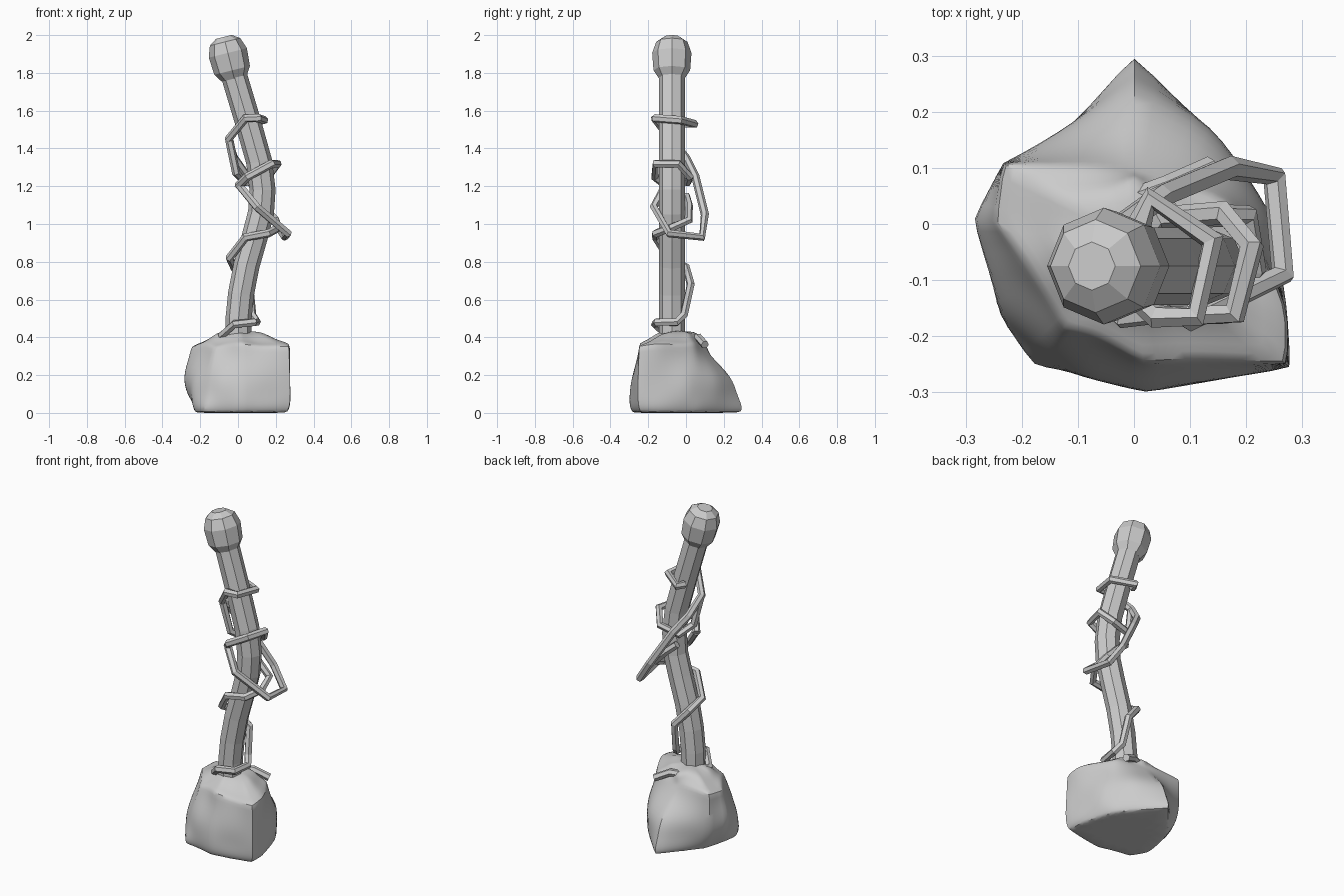
import bpy, bmesh
from math import sin
from mathutils import Vector

if "Cube" in bpy.data.objects:
    bpy.data.objects.remove(bpy.data.objects["Cube"])


def tube(name, pts, depth, sides_res, radii=None):
    """Flat-faced tube swept along a polyline, converted to a mesh."""
    cu = bpy.data.curves.new(name, 'CURVE')
    cu.dimensions = '3D'
    cu.bevel_depth = depth
    cu.bevel_resolution = sides_res
    cu.use_fill_caps = True
    sp = cu.splines.new('POLY')
    sp.points.add(len(pts) - 1)
    for i, (p, co) in enumerate(zip(sp.points, pts)):
        p.co = (*co, 1)
        p.radius = radii[i] if radii else 1
    sp.use_smooth = False
    ob = bpy.data.objects.new(name, cu)
    bpy.context.collection.objects.link(ob)
    bpy.ops.object.select_all(action='DESELECT')
    ob.select_set(True)
    bpy.context.view_layer.objects.active = ob
    bpy.ops.object.convert(target='MESH')
    return bpy.context.object


# Bent pole, octagonal
Y = -0.075
pole = [(0.0, 0.3), (0.003, 0.5), (0.016, 0.63), (0.045, 0.78), (0.088, 0.93),
        (0.122, 1.06), (0.13, 1.18), (0.112, 1.33), (0.05, 1.55), (-0.025, 1.8)]
tube("pole", [(x, Y, z) for x, z in pole], 0.069, 2)

# Bulbous head along the tilted end of the pole
neck, axis = Vector((-0.02, Y, 1.77)), Vector((-0.25, 0, 1)).normalized()
prof = [(0, 0.068), (0.045, 0.097), (0.14, 0.104), (0.2, 0.083), (0.227, 0.043)]
tube("head", [neck + axis * t for t, r in prof], 1, 2, [r for t, r in prof])

# Thin hexagonal vines wound round the pole
VINES = {
    "upper_vine": [(0.01, 0.0, 1.53), (0.03, 0.045, 1.53), (0.14, -0.03, 1.55),
                   (0.11, -0.165, 1.56), (0.04, -0.165, 1.56), (-0.05, -0.08, 1.45),
                   (-0.02, 0.0, 1.35), (0.05, 0.05, 1.25), (0.17, 0.1, 1.05),
                   (0.25, 0.085, 0.93), (0.265, -0.09, 0.95), (0.1, -0.17, 1.09),
                   (0.01, -0.11, 1.2)],
    "middle_vine": [(0.0, -0.1, 1.2), (0.05, -0.165, 1.25), (0.18, -0.16, 1.32),
                    (0.21, -0.04, 1.32), (0.16, 0.02, 1.25), (0.04, 0.01, 1.22),
                    (-0.01, -0.06, 1.27), (-0.045, -0.08, 1.44)],
    "lower_vine": [(0.06, 0.0, 1.15), (0.12, 0.015, 1.1), (0.2, 0.015, 1.02),
                   (0.215, -0.08, 0.98), (0.16, -0.16, 0.95), (0.04, -0.16, 0.93),
                   (-0.045, -0.09, 0.82), (-0.02, 0.0, 0.77), (0.06, 0.025, 0.68),
                   (0.075, -0.01, 0.52), (0.1, -0.05, 0.48), (0.085, -0.155, 0.48),
                   (-0.02, -0.165, 0.47), (-0.085, -0.1, 0.41), (-0.085, 0.015, 0.39),
                   (0.06, 0.065, 0.4), (0.14, 0.1, 0.36)],
}
for name, pts in VINES.items():
    tube(name, pts, 0.022, 1)

# Rock base: outline point x, y, then scale at the foot and at the shoulder
OUT = [(0.25, 0.0, 0.92, 0.85), (0.225, 0.075, 0.92, 0.7), (0.14, 0.17, 0.95, 0.55),
       (0.0, 0.335, 0.93, 0.34), (-0.11, 0.19, 0.95, 0.6), (-0.235, 0.11, 0.78, 1.0),
       (-0.295, 0.01, 0.7, 0.84), (-0.265, -0.08, 0.85, 0.75), (-0.26, -0.17, 0.93, 0.65),
       (-0.185, -0.26, 0.98, 0.65), (-0.09, -0.265, 1.0, 0.75), (0.02, -0.3, 0.98, 0.8),
       (0.14, -0.285, 0.97, 0.82), (0.278, -0.255, 0.97, 0.98), (0.28, -0.15, 0.97, 0.96)]
RIDGE = {3: 0.9, 5: 0.6, 6: 0.5, 9: 0.5, 11: 0.5, 13: 0.7}
C = Vector((0, -0.03))
RINGS = [(0.0, 0), (0.03, 0.15), (0.1, 0.7), (0.19, 1), (0.29, 1.7), (0.36, 2), (0.385, 2.45), (0.435, 2.85)]
bm = bmesh.new()
rings = []
for z, k in RINGS:
    ring = []
    for i, (x, y, lo, hi) in enumerate(OUT):
        mid = 0.76 if i == 3 else 0.9 if i in (8, 9) else 1.0
        if k < 1:
            s = lo + (mid - lo) * k
            s = s * (0.95 if z == 0 else 1.02)
        elif k <= 2:
            s = mid + (hi - mid) * (k - 1)
        else:
            s = hi + (0.3 - hi) * (k - 2)
        if 0.5 < k <= 2 and i not in (3, 5, 6, 13):
            s *= 0.99 + 0.045 * sin(i * 2.4 + k * 2.7)
        dz = 0.012 * sin(i * 1.9) if k >= 2 else 0
        ring.append(bm.verts.new((x * s, C.y + (y - C.y) * s, z + dz)))
    rings.append(ring)
n = len(OUT)
crease = bm.edges.layers.float.new("crease_edge")
for r, (a, b) in enumerate(zip(rings, rings[1:])):
    for i in range(n):
        j = (i + 1) % n
        bm.faces.new((a[i], a[j], b[j], b[i]))
    for i in range(n):
        bm.edges.get((a[i], b[i]))[crease] = RIDGE.get(i, 0.25)
        if r in (0, 5):
            bm.edges.get((a[i], a[(i + 1) % n]))[crease] = 0.4
bm.faces.new(rings[0][::-1])
bm.faces.new(rings[-1])
bmesh.ops.recalc_face_normals(bm, faces=bm.faces)
me = bpy.data.meshes.new("rock_base")
bm.to_mesh(me)
bm.free()
low = bpy.data.objects.new("rock_base", me)
bpy.context.collection.objects.link(low)
sub = low.modifiers.new("soften", 'SUBSURF')
sub.levels = sub.render_levels = 2
bpy.ops.object.select_all(action='DESELECT')
low.select_set(True)
bpy.context.view_layer.objects.active = low
bpy.ops.object.modifier_apply(modifier="soften")
# Rest the rock exactly on the ground
foot = min(v.co.z for v in low.data.vertices)
for v in low.data.vertices:
    v.co.z -= foot
bpy.ops.object.shade_smooth_by_angle(angle=0.6)
